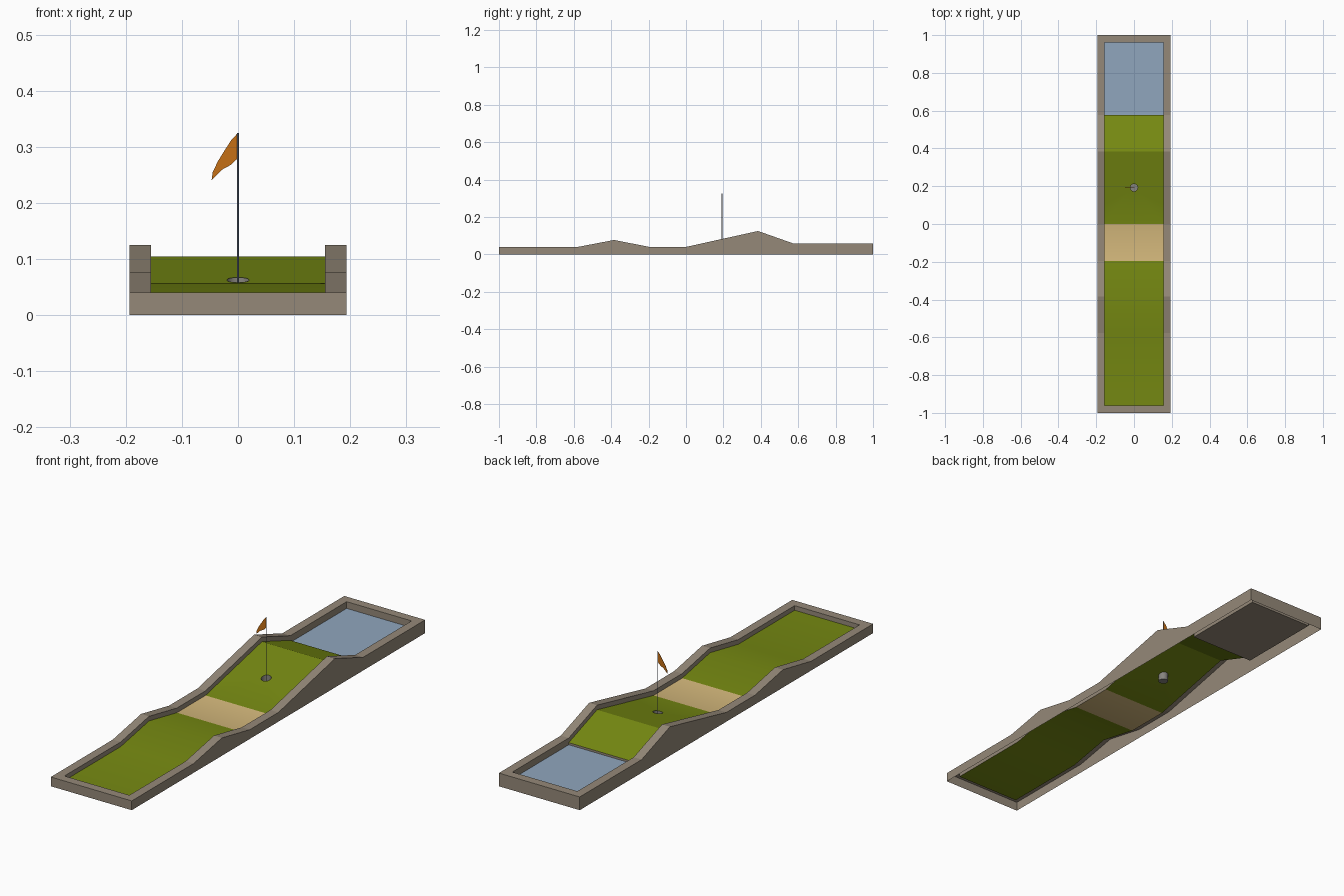
import bpy, bmesh, math

if "Cube" in bpy.data.objects:
    bpy.data.objects.remove(bpy.data.objects["Cube"])

def mat(name, rgb):
    m = bpy.data.materials.new(name)
    m.diffuse_color = (*rgb, 1)
    m.use_nodes = True
    m.node_tree.nodes["Principled BSDF"].inputs["Base Color"].default_value = m.diffuse_color
    return m

STONE = mat("stone_border", (0.30, 0.25, 0.19))
GREEN = mat("turf_green", (0.18, 0.25, 0.006))
SAND = mat("sand", (0.66, 0.48, 0.20))
WATER = mat("water_blue", (0.28, 0.38, 0.51))
ORANGE = mat("flag_orange", (0.56, 0.16, 0.008))
STEEL = mat("pole_steel", (0.17, 0.20, 0.27))
GREY = mat("cup_grey", (0.24, 0.23, 0.21))

W, IN, END = 0.193, 0.155, 0.962           # outer half width, inner half width, inner end
DROP = 0.02                                # turf sits this far below the rim
PROFILE = [(-1, .04), (-.578, .04), (-.385, .077), (-.195, .04), (0, .04),
           (.385, .125), (.578, .057), (1, .057)]
HY, HR = 0.1925, 0.02                      # hole position and radius

def rim_z(y):
    for (y0, z0), (y1, z1) in zip(PROFILE, PROFILE[1:]):
        if y <= y1:
            return z0 + (z1 - z0) * (y - y0) / (y1 - y0)
    return PROFILE[-1][1]

def finish(bm, name, mats, smooth=False, fix=True):
    if fix:
        bmesh.ops.recalc_face_normals(bm, faces=bm.faces)
    me = bpy.data.meshes.new(name)
    bm.to_mesh(me)
    bm.free()
    for m in mats:
        me.materials.append(m)
    ob = bpy.data.objects.new(name, me)
    bpy.context.collection.objects.link(ob)
    if smooth:
        bpy.ops.object.select_all(action='DESELECT')
        ob.select_set(True)
        bpy.context.view_layer.objects.active = ob
        bpy.ops.object.shade_smooth_by_angle(angle=math.radians(30))
    return ob

# border: open-bottomed wall, rim and inner wall made of four bridged loops
bm = bmesh.new()
mid = [p[0] for p in PROFILE[1:-1]] + [0.58]
def loop(hw, end, zf):
    ys = [-end] + mid + [end]
    pts = [(hw, y) for y in ys] + [(-hw, y) for y in reversed(ys)]
    return [bm.verts.new((x, y, zf(y))) for x, y in pts]
loops = [loop(W, 1, lambda y: 0), loop(W, 1, rim_z), loop(IN, END, rim_z),
         loop(IN, END, lambda y: rim_z(y) - DROP if y < .579 else .02)]
for a, b in zip(loops, loops[1:]):
    for i in range(len(a)):
        j = (i + 1) % len(a)
        bm.faces.new((a[i], a[j], b[j], b[i]))
finish(bm, "border", [STONE], fix=False)

# fairway: green, sand and green strips with a round hole in the uphill part
bm = bmesh.new()
def v(x, y):
    return bm.verts.new((x, y, rim_z(y) - DROP))
rows = [(v(-IN, y), v(IN, y)) for y in (-END, -.578, -.385, -.195)]
for a, b in zip(rows, rows[1:]):
    bm.faces.new((a[0], a[1], b[1], b[0]))
inner, outer = [], []
N = 16
for i in range(N):
    c, s = math.cos(2 * math.pi * i / N), math.sin(2 * math.pi * i / N)
    m = max(abs(c), abs(s))
    inner.append(v(HR * c, HY + HR * s))
    outer.append(v(IN * c / m, HY + HY * s / m))
for i in range(N):
    j = (i + 1) % N
    bm.faces.new((inner[i], outer[i], outer[j], inner[j]))
sand = bm.faces.new([rows[-1][0], rows[-1][1]] + outer[10:15][::-1])
sand.material_index = 1
far = (v(-IN, .578), v(IN, .578))
bm.faces.new(outer[2:7][::-1] + [far[1], far[0]])
finish(bm, "fairway", [GREEN, SAND], smooth=True, fix=False)

# pond: stone floor, step at the turf edge, and the water sheet
def sheet(name, corners, m):
    b = bmesh.new()
    b.faces.new([b.verts.new(p) for p in corners])
    return finish(b, name, [m], fix=False)
def flat(y0, z):
    return [(-IN, y0, z), (IN, y0, z), (IN, END, z), (-IN, END, z)]
sheet("pond_floor", flat(.578, .02), STONE)
sheet("pond_water", flat(.578, .028), WATER)
sheet("pond_step", [(IN, .578, .02), (-IN, .578, .02), (-IN, .578, .037), (IN, .578, .037)], STONE)

# cup: tube following the slope at the top, closed at the bottom
bm = bmesh.new()
def ring(r, zf):
    out = []
    for i in range(N):
        a = 2 * math.pi * i / N
        y = HY + r * math.sin(a)
        out.append(bm.verts.new((r * math.cos(a), y, zf(y))))
    return out
top = ring(HR, lambda y: rim_z(y) - DROP + .0005)
low = ring(HR, lambda y: .032)
for i in range(N):
    j = (i + 1) % N
    bm.faces.new((low[i], low[j], top[j], top[i]))
bm.faces.new(low[::-1])
finish(bm, "cup", [GREY], smooth=True, fix=False)

# flag pole
bpy.ops.mesh.primitive_cylinder_add(vertices=10, radius=.0018, depth=.293,
                                    location=(0, HY, .032 + .1465))
pole = bpy.context.object
pole.name = "flag_pole"
pole.data.materials.append(STEEL)
bpy.ops.object.shade_smooth_by_angle()

# flag: drooping thin pennant
outline = [(0, .325), (-.012, .312), (-.023, .295), (-.036, .274), (-.045, .255), (-.047, .241),
           (-.038, .25), (-.029, .259), (-.0125, .268), (0, .28)]
bm = bmesh.new()
face = bm.faces.new([bm.verts.new((x, HY - .0008, z)) for x, z in outline])
ext = bmesh.ops.extrude_face_region(bm, geom=[face])
bmesh.ops.translate(bm, vec=(0, .0016, 0),
                    verts=[g for g in ext['geom'] if isinstance(g, bmesh.types.BMVert)])
if face.is_valid and len(bm.faces) == len(outline) + 1:
    bm.faces.new([f for f in face.verts])
finish(bm, "flag", [ORANGE])
